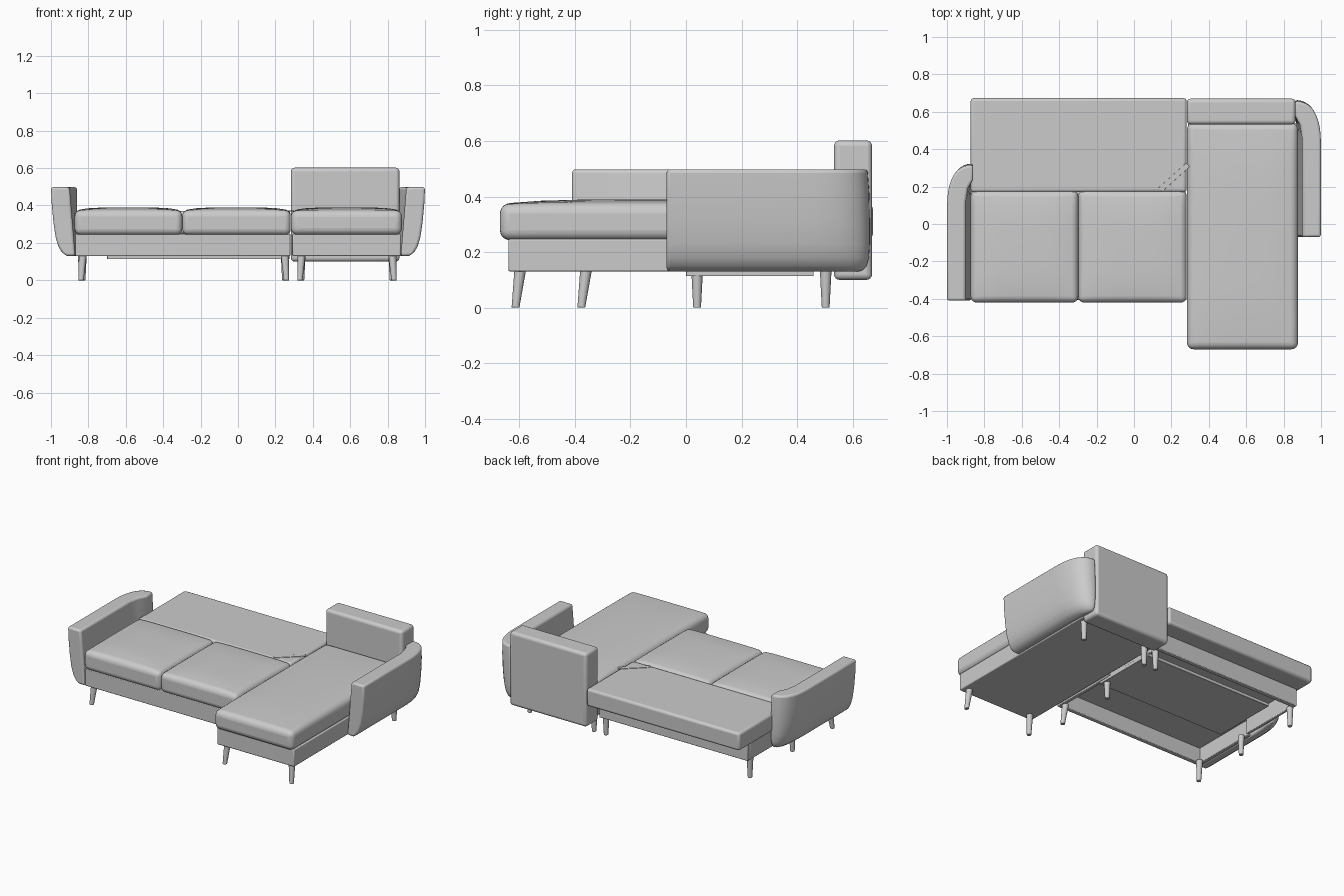
import bpy, bmesh, math
from mathutils import Vector

if "Cube" in bpy.data.objects:
    bpy.data.objects.remove(bpy.data.objects["Cube"])


def finish(name, bm, bevel=0.0, segments=3, limit=35, clamp=True):
    bmesh.ops.recalc_face_normals(bm, faces=bm.faces)
    mesh = bpy.data.meshes.new(name)
    bm.to_mesh(mesh)
    bm.free()
    ob = bpy.data.objects.new(name, mesh)
    bpy.context.collection.objects.link(ob)
    if bevel:
        mod = ob.modifiers.new("soft_edges", 'BEVEL')
        mod.width = bevel
        mod.segments = segments
        mod.limit_method = 'ANGLE'
        mod.angle_limit = math.radians(limit)
        mod.use_clamp_overlap = clamp
    bpy.ops.object.select_all(action='DESELECT')
    ob.select_set(True)
    bpy.context.view_layer.objects.active = ob
    bpy.ops.object.shade_smooth_by_angle(angle=math.radians(40))
    return ob


def box(name, x, y, z, bevel=0.004, segments=2, crown=0.0):
    """Box from (min, max) ranges; crown lowers the top towards its rim."""
    bm = bmesh.new()
    bmesh.ops.create_cube(bm, size=1)
    if crown:
        flat = [e for e in bm.edges if abs(e.verts[0].co.z - e.verts[1].co.z) < 0.1]
        bmesh.ops.subdivide_edges(bm, edges=flat, cuts=7, use_grid_fill=True)
    for v in bm.verts:
        u, w, top = v.co.x * 2, v.co.y * 2, v.co.z > 0
        v.co = Vector([(r[0] + r[1]) / 2 + c * (r[1] - r[0]) for r, c in zip((x, y, z), v.co)])
        if top:
            v.co.z -= crown * (1 - (1 - u ** 4) * (1 - w ** 4))
    return finish(name, bm, bevel, segments)


def leg(name, x, y, lean_x=0.0, lean_y=0.0, top=0.135):
    bm = bmesh.new()
    bmesh.ops.create_cone(bm, cap_ends=True, segments=20, radius1=0.014, radius2=0.021, depth=top)
    for v in bm.verts:
        v.co.z += top / 2
        k = 1 - v.co.z / top
        v.co.x += x + lean_x * k
        v.co.y += y + lean_y * k
    return finish(name, bm, 0.002, 2, 50)


def arm(name, side, shift):
    """Stack of plan outlines: flared outwards, wrapping inwards at the back."""
    levels = [(0.13, 0.915, 0.635), (0.15, 0.942, 0.652), (0.18, 0.960, 0.660), (0.23, 0.975, 0.663),
              (0.31, 0.987, 0.663), (0.41, 0.996, 0.661), (0.498, 1.0, 0.655)]
    bm = bmesh.new()
    rings = []
    for z, xo, yb in levels:
        t = (z - 0.13) / 0.368
        xi = 0.870 + 0.03 * t
        pts = [(xi, -0.07), (xo, -0.07), (xo, 0.15)]
        for i in range(11):
            a = math.pi / 2 * i / 10
            pts.append((0.86 + (xo - 0.86) * max(0, math.cos(a)) ** 0.8,
                        0.42 + (yb - 0.42) * math.sin(a) ** 0.8))
        pts += [(0.86, 0.58), (0.86 + (xi - 0.86) * 0.7, 0.53), (xi, 0.46)]
        rings.append([bm.verts.new((side * px, py + shift, z)) for px, py in pts])
    n = len(rings[0])
    for lo, hi in zip(rings, rings[1:]):
        for i in range(n):
            j = (i + 1) % n
            bm.faces.new((lo[i], lo[j], hi[j], hi[i]))
    bm.faces.new(rings[0])
    bm.faces.new(rings[-1])
    return finish(name, bm, 0.013, 3, 42, clamp=False)


# Arms: same shape, mirrored and slid along the depth
arm("right_arm", 1, 0.0)
arm("left_arm", -1, -0.34)

# Chaise: base, long cushion and tall backrest
box("chaise_base", (0.29, 0.87), (-0.64, 0.54), (0.13, 0.247), 0.006)
box("chaise_cushion", (0.283, 0.877), (-0.67, 0.54), (0.243, 0.39), 0.036, 5, 0.016)
box("chaise_backrest", (0.283, 0.863), (0.533, 0.67), (0.10, 0.602), 0.02, 4)

# Two-seat part: cushions, seat board and open frame
for name, x in (("left", (-0.873, -0.298)), ("right", (-0.298, 0.282))):
    box(name + "_seat_cushion", x, (-0.42, 0.18), (0.243, 0.39), 0.032, 5, 0.016)
box("seat_board", (-0.87, 0.28), (-0.39, 0.16), (0.236, 0.25))
box("seat_front_rail", (-0.87, 0.28), (-0.405, -0.375), (0.13, 0.246))
box("seat_left_panel", (-0.87, -0.845), (-0.38, 0.08), (0.13, 0.24))
box("seat_right_panel", (0.255, 0.28), (-0.38, 0.08), (0.13, 0.24))

# Pull-out bed: mattress, frame panels and storage tray below
box("bed_mattress", (-0.873, 0.281), (0.17, 0.673), (0.25, 0.37), 0.016, 3)
box("bed_rear_panel", (-0.85, 0.27), (0.52, 0.55), (0.13, 0.252))
box("bed_left_panel", (-0.85, -0.83), (0.09, 0.525), (0.13, 0.252))
box("bed_right_panel", (0.25, 0.27), (0.09, 0.525), (0.13, 0.252))
box("storage_tray", (-0.70, 0.275), (0.0, 0.46), (0.113, 0.135), 0.002)

# Diagonal pull strap lying on the bed
strap = box("pull_strap", (-0.1, 0.1), (-0.014, 0.014), (0.0, 0.004), 0.001)
strap.location = (0.215, 0.25, 0.369)
strap.rotation_euler.z = math.radians(42)

# Legs: splayed at the front, upright behind
for row, xs, yf, yb in (("seat", (-0.83, 0.25), -0.36, 0.04), ("chaise", (0.34, 0.825), -0.597, 0.503)):
    for label, x, lean in (("left", xs[0], -0.009), ("right", xs[1], 0.009)):
        leg(f"{row}_front_{label}_leg", x, yf, lean, -0.017)
        leg(f"{row}_back_{label}_leg", x, yb)
for label, x in (("left", -0.835), ("right", 0.25)):
    leg(f"bed_{label}_leg", x, 0.503)
